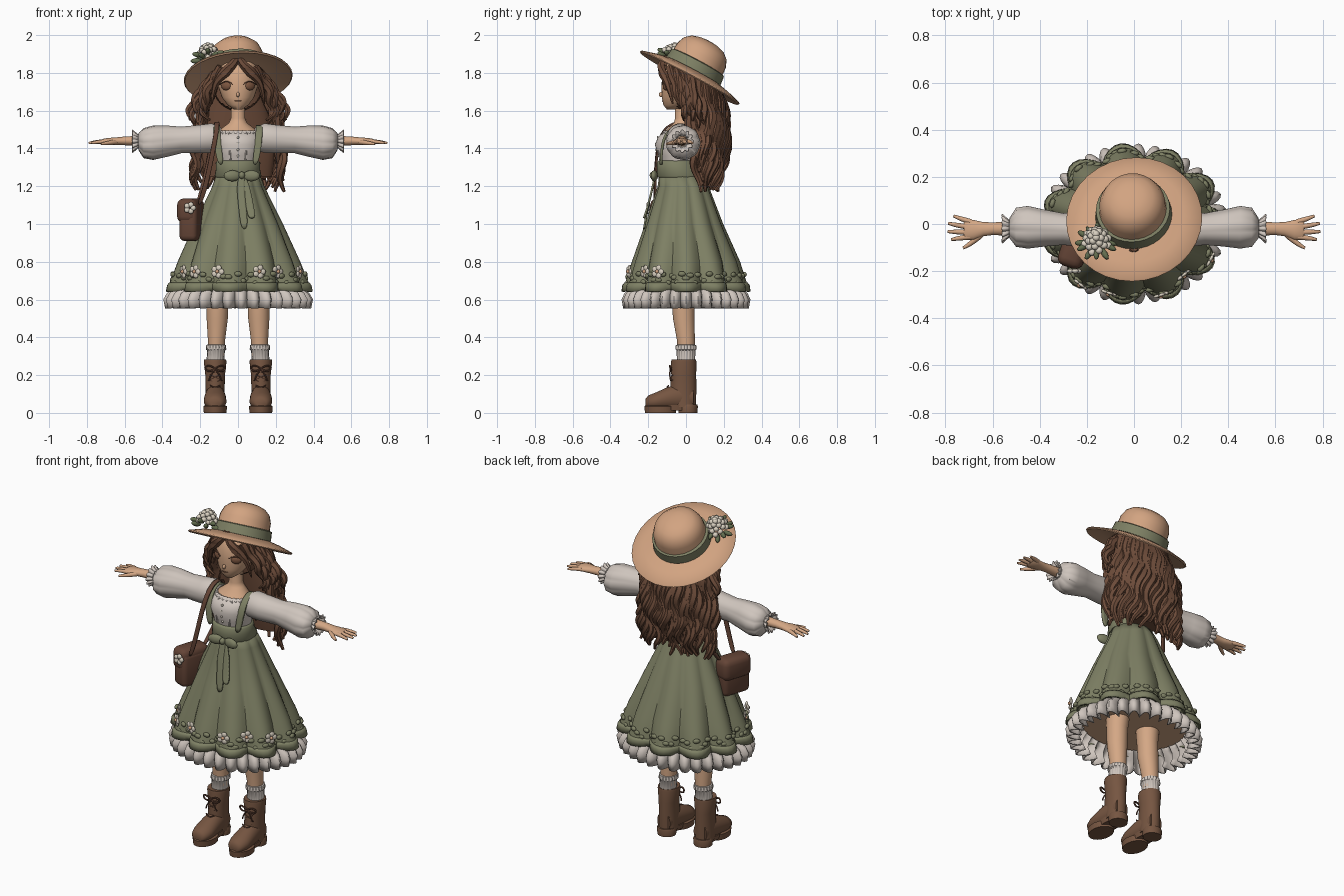
import bpy, bmesh, random
from math import sin, cos, pi, radians
from mathutils import Matrix, Vector

random.seed(4)
if "Cube" in bpy.data.objects:
    bpy.data.objects.remove(bpy.data.objects["Cube"])


def material(name, code):
    lin = [(int(code[i:i + 2], 16) / 255) ** 2.2 for i in (0, 2, 4)]
    m = bpy.data.materials.new(name)
    m.use_nodes = True
    m.diffuse_color = (*lin, 1)
    m.node_tree.nodes["Principled BSDF"].inputs["Base Color"].default_value = (*lin, 1)
    return m


SKIN = material("skin", "D3A684")
STRAW = material("straw", "D1A280")
HAIR = material("brown hair", "6E4E3D")
BOOT = material("boot leather", "755643")
BAG = material("dark leather", "644639")
WHITE = material("white cloth", "CEC4BC")
GREEN = material("dress green", "7D7F64")
LEAF = material("leaf green", "636D50")
CREAM = material("cream petals", "D8CFBF")
EYE = material("eye brown", "7D5843")


def finish(name, mat, me, solid=0, subsurf=0):
    me.materials.clear()
    me.materials.append(mat)
    me.polygons.foreach_set("use_smooth", [True] * len(me.polygons))
    me.set_sharp_from_angle(angle=radians(50))
    ob = bpy.data.objects.new(name, me)
    bpy.context.scene.collection.objects.link(ob)
    if subsurf:
        ob.modifiers.new("smooth", "SUBSURF").levels = subsurf
    if solid:
        ob.modifiers.new("thickness", "SOLIDIFY").thickness = solid
    return ob


def from_bm(name, mat, bm, **kw):
    bmesh.ops.recalc_face_normals(bm, faces=bm.faces)
    me = bpy.data.meshes.new(name)
    bm.to_mesh(me)
    bm.free()
    return finish(name, mat, me, **kw)


def ring_point(t, ring, lobes=0):
    _, a, b, ra, rb, amp = (*ring, 0)[:6]
    k = 1 + amp * (2 * abs(cos(lobes / 2 * t)) - 1)
    return a + ra * k * cos(t), b + rb * k * sin(t)


# Rings are (position along axis, centre a, centre b, radius a, radius b, ruffle)
def loft(name, mat, rings, axis="Z", lobes=0, side=1, cap=True, xf=None, **kw):
    bm, rows = bmesh.new(), []
    n = max(32, lobes * 8)
    for r in rings:
        row = []
        for i in range(n):
            a, b = ring_point(2 * pi * i / n, r, lobes)
            co = {"X": (r[0] * side, a, b), "Y": (a, r[0], b), "Z": (a, b, r[0])}[axis]
            row.append(bm.verts.new(xf @ Vector(co) if xf else co))
        rows.append(row)
    for p, q in zip(rows, rows[1:]):
        for i in range(n):
            j = (i + 1) % n
            bm.faces.new((p[i], p[j], q[j], q[i]))
    if cap:
        bm.faces.new(rows[0])
        bm.faces.new(rows[-1])
    return from_bm(name, mat, bm, **kw)


def blobs(name, mat, items, detail=2, xf=Matrix()):
    bm = bmesh.new()
    for loc, size, turn in items:
        m = xf @ Matrix.LocRotScale(Vector(loc), Matrix.Rotation(turn, 3, "Z"), Vector(size))
        bmesh.ops.create_icosphere(bm, subdivisions=detail, radius=1, matrix=m)
    return from_bm(name, mat, bm)


def tubes(name, mat, strands, sides=1):
    cu = bpy.data.curves.new(name, "CURVE")
    cu.dimensions, cu.bevel_depth, cu.bevel_resolution, cu.use_fill_caps = "3D", 1, sides, True
    for pts in strands:
        sp = cu.splines.new("NURBS")
        sp.points.add(len(pts) - 1)
        for p, (x, y, z, r) in zip(sp.points, pts):
            p.co, p.radius = (x, y, z, 1), r
        sp.order_u, sp.use_endpoint_u, sp.resolution_u = 3, True, 3
    tmp = bpy.data.objects.new(name + " path", cu)
    bpy.context.scene.collection.objects.link(tmp)
    dg = bpy.context.evaluated_depsgraph_get()
    me = bpy.data.meshes.new_from_object(tmp.evaluated_get(dg))
    bpy.data.objects.remove(tmp)
    return finish(name, mat, me)


def ribbon(name, mat, pts, width, solid=0.01):
    bm, w = bmesh.new(), Vector(width) / 2
    rows = [(bm.verts.new(Vector(p) - w), bm.verts.new(Vector(p) + w)) for p in pts]
    for p, q in zip(rows, rows[1:]):
        bm.faces.new((p[0], p[1], q[1], q[0]))
    return from_bm(name, mat, bm, solid=solid, subsurf=2)


def box(name, mat, loc, size, turn, bevel):
    bm = bmesh.new()
    bmesh.ops.create_cube(bm, size=1, matrix=Matrix.LocRotScale(
        Vector(loc), Matrix.Rotation(turn, 3, "Z"), Vector(size)))
    bmesh.ops.bevel(bm, geom=bm.edges[:], offset=bevel, segments=3, profile=0.5, affect="EDGES")
    return from_bm(name, mat, bm)


# Head and face
loft("head", SKIN, [(1.605, 0, -.08, .02, .02), (1.63, 0, -.06, .055, .06), (1.67, 0, -.04, .085, .088),
                    (1.73, 0, -.02, .105, .11), (1.8, 0, -.01, .11, .115), (1.86, 0, 0, .09, .095),
                    (1.89, 0, 0, .04, .04)])
loft("neck", SKIN, [(1.46, 0, -.045, .1, .085), (1.5, 0, -.035, .095, .068), (1.535, 0, -.02, .048, .044),
                    (1.56, 0, -.02, .038, .038), (1.65, 0, -.02, .038, .038)])
blobs("nose", SKIN, [((0, -.132, 1.685), (.009, .012, .014), 0)])
blobs("eyes", EYE, [((s * .063, -.106, 1.732), (.03, .012, .025), s * .5) for s in (-1, 1)])
tubes("lashes", HAIR, [[(s * .028, -.128, 1.738, .003), (s * .062, -.124, 1.772, .004),
                        (s * .096, -.09, 1.738, .003)] for s in (-1, 1)])
tubes("mouth", EYE, [[(-.018, -.122, 1.652, .002), (0, -.128, 1.649, .004), (.018, -.122, 1.652, .002)]])

# Hair: scalp cap, inner mass and wavy locks
bm = bmesh.new()
bmesh.ops.create_uvsphere(bm, u_segments=32, v_segments=20, radius=1,
                          matrix=Matrix.LocRotScale(Vector((0, .005, 1.74)), None, Vector((.135, .142, .142))))
gone = [f for f in bm.faces if f.calc_center_median().y < -.045 and f.calc_center_median().z < 1.81]
bmesh.ops.delete(bm, geom=gone, context="FACES")
from_bm("scalp_hair", HAIR, bm)
loft("hair_mass", HAIR, [(1.75, 0, .04, .1, .08), (1.6, 0, .085, .16, .085), (1.4, 0, .11, .2, .085),
                         (1.25, 0, .12, .18, .05)])
locks = []
for layer in range(2):
    for i in range(28):
        phi = radians(-100 + 200 * (i + layer / 2) / 27.5)
        length, phase = random.uniform(.51, .62), random.uniform(0, 1.5) + i * .45
        pts = []
        for k in range(18):
            u = k / 17
            a = phi + .13 * u ** .7 * sin(u * 18 + phase)
            g = .018 * sin(u * 18 + phase + 1.5) * u ** .7 - .008 * layer
            pts.append(((.12 + .118 * sin(u * 1.75) + g) * sin(a),
                        .02 + .06 * u + (.11 + .07 * sin(u * pi) - .03 * u + g) * cos(a),
                        1.79 - length * u, .008 + .019 * (1 - u ** 4)))
        locks.append(pts)
tubes("back_locks", HAIR, locks)
front = []
for s in (-1, 1):
    for j in range(8):
        d, ph = j * .013, random.uniform(0, 6)
        front.append([(s * (.09 + .16 * u - .09 * u ** 4 + d * u + .018 * u ** .5 * sin(15 * u + ph)),
                       -.085 + .085 * u + d + .014 * u * cos(15 * u + ph),
                       1.83 - (.28 + .02 * (j % 3)) * u, .006 + .017 * (1 - u ** 4))
                      for u in [k / 12 for k in range(13)]])
    for j in range(6):
        e = j * .015
        front.append([(s * .004, -.105, 1.885 - e / 4, .014), (s * (.025 + e / 3), -.135, 1.845 - e / 2, .022),
                      (s * (.075 + e / 3), -.128 + e / 4, 1.81 - e / 2, .02),
                      (s * (.112 + e / 5), -.09, 1.76 - e / 2, .016), (s * (.12 + e / 4), -.07, 1.71 - e, .004)])
tubes("front_locks", HAIR, front)

# Straw hat, tilted back
tilt = (Matrix.Translation((0, .027, 1.788)) @ Matrix.Rotation(radians(-4), 4, "Y")
        @ Matrix.Rotation(radians(-28), 4, "X"))
profile = [(.012, .14), (.0, .22), (-.022, .292), (-.016, .298), (-.01, .294), (.012, .22), (.025, .155),
           (.05, .149), (.12, .144), (.16, .128), (.187, .096), (.2, .055), (.204, .02)]
loft("hat", STRAW, [(z, 0, 0, r * .97, r) for z, r in profile], xf=tilt)
loft("hat_band", GREEN, [(z, 0, 0, r, r) for z, r in ((.02, .153), (.024, .163), (.075, .157), (.08, .143))], xf=tilt)
petals, leaves = [], []
for i in range(30):
    a, h = i * 2.4, i / 30
    r = .058 * h ** .5
    petals.append(((-.15 + r * cos(a), -.14 + r * sin(a), .115 - .07 * h), (.016, .016, .015), a))
for i in range(12):
    a = i * 2 * pi / 12
    leaves.append(((-.15 + .066 * cos(a), -.138 + .06 * sin(a), .03 + .02 * (i % 2)), (.03, .013, .014), a))
blobs("hat_flowers", CREAM, petals, xf=tilt)
blobs("hat_leaves", LEAF, leaves, xf=tilt)

# Blouse
loft("blouse", WHITE, [(1.28, 0, -.045, .1, .085), (1.36, 0, -.05, .112, .095), (1.42, 0, -.063, .122, .102),
                       (1.46, 0, -.052, .12, .096), (1.488, 0, -.04, .104, .08)])
loft("neck_frill", WHITE, [(1.475, 0, -.043, .11, .087, .02), (1.496, 0, -.038, .1, .076, .05)],
     lobes=26, cap=False, solid=.006)
blobs("buttons", CREAM, [((0, -.148 - .012 * sin(i), 1.36 + .033 * i), (.007, .005, .007), 0) for i in range(4)])
tubes("blouse_pleats", WHITE, [[(s * .04, -.137, 1.34, .005), (s * .045, -.157, 1.42, .005),
                                (s * .045, -.12, 1.48, .005)] for s in (-1, 1)])

# Dress: skirt, sash, shoulder straps and bow
LOBES = 11
SKIRT = [(1.27, 0, -.03, .112, .11, .01), (1.2, 0, -.015, .135, .132, .03), (1.0, 0, -.01, .228, .2, .045),
         (.8, 0, 0, .31, .272, .065), (.68, 0, 0, .348, .302, .085), (.645, 0, 0, .356, .308, .095)]
loft("skirt", GREEN, SKIRT, lobes=LOBES, cap=False, solid=.008)
loft("hem_fold", GREEN, [(.69, 0, 0, .349, .304, .085), (.675, 0, 0, .357, .313, .09), (.642, 0, 0, .361, .315, .097)],
     lobes=LOBES, cap=False, solid=.006)
loft("petticoat", WHITE, [(.69, 0, 0, .29, .25, .03), (.655, 0, 0, .315, .272, .05), (.63, 0, 0, .345, .297, .075),
                          (.6, 0, 0, .357, .306, .09), (.555, 0, 0, .342, .293, .11)],
     lobes=3 * LOBES, solid=-.008, cap=False)
loft("under_lining", SKIN, [(.665, 0, 0, .305, .262), (.675, 0, 0, .305, .262)])
loft("sash", GREEN, [(1.245, 0, -.03, .118, .118), (1.255, 0, -.032, .124, .124), (1.29, 0, -.042, .117, .112),
                     (1.325, 0, -.048, .118, .108), (1.335, 0, -.048, .108, .098)])
for s, side in ((-1, "right"), (1, "left")):
    ribbon(side + "_dress_strap", GREEN, [(s * .09, -.14, 1.31), (s * .108, -.135, 1.42), (s * .112, -.112, 1.49),
           (s * .115, -.04, 1.54), (s * .11, .045, 1.49), (s * .09, .055, 1.31)], (.036, 0, 0), .014)
    ribbon(side + "_bow_tail", GREEN, [(.02, -.168, 1.26), (.03 + s * .018, -.185, 1.18),
           (.045 + s * .02, -.21, 1.08), (.055 + s * .02, -.228, 1.0 + .03 * s)], (.04, 0, .005))
blobs("bow", GREEN, [((.02 + s * .05, -.168, 1.255), (.048, .018, .03), -s * .15) for s in (-1, 1)]
      + [((.02, -.175, 1.258), (.017, .018, .02), 0)])

# Hem trim of leaves and flowers
leaves, petals, hearts = [], [], []
HEM = (.72, 0, 0, .334, .29, .079)
for i in range(88):
    t = 2 * pi * i / 88
    x, y = ring_point(t, HEM, LOBES)
    leaves.append(((x, y, .712 + .024 * sin(i * 2.4)), (.012, .021, .014), t))
for deg in (-150, -128, -108, -72, -50, -28):
    t = radians(deg)
    x, y = ring_point(t, HEM, LOBES)
    x, y = x + .013 * cos(t), y + .013 * sin(t)
    hearts.append(((x + .006 * cos(t), y + .006 * sin(t), .748), (.011, .011, .011), 0))
    for k in range(5):
        a = k * 2 * pi / 5
        petals.append(((x - .021 * cos(a) * sin(t), y + .021 * cos(a) * cos(t), .748 + .021 * sin(a)),
                       (.007, .016, .016), t))
blobs("hem_leaves", GREEN, leaves)
blobs("hem_flowers", CREAM, petals)
blobs("hem_flower_hearts", STRAW, hearts, 1)

# Arms, legs and boots on both sides
for s, side in ((-1, "right"), (1, "left")):
    loft(side + "_sleeve", WHITE, [(.09, -.035, 1.45, .06, .06), (.14, -.03, 1.455, .074, .078), (.2, -.028, 1.45, .074, .075),
         (.3, -.022, 1.445, .067, .07, .01), (.38, -.018, 1.438, .078, .083, .01), (.45, -.015, 1.43, .09, .09, .015),
         (.5, -.015, 1.428, .082, .078, .03), (.528, -.018, 1.436, .042, .042, .05)], "X", 9, s)
    loft(side + "_cuff_frill", WHITE, [(.515, -.02, 1.438, .045, .045, .05), (.53, -.02, 1.438, .036, .036, .05),
         (.558, -.02, 1.438, .056, .056, .12)], "X", 12, s, cap=False, solid=.006)
    loft(side + "_arm", SKIN, [(.5, -.02, 1.44, .03, .028), (.6, -.02, 1.44, .027, .023), (.64, -.022, 1.438, .03, .021),
         (.68, -.025, 1.437, .042, .019), (.71, -.025, 1.436, .042, .016), (.722, -.025, 1.436, .035, .01)], "X", 0, s)
    hand = [[(s * .69, a, 1.437, .012), (s * (tip - .03), b, 1.436, .011), (s * tip, c, 1.428, .006)]
            for a, b, c, tip in ((.008, .022, .034, .765), (-.014, -.005, .003, .788),
                                 (-.035, -.034, -.032, .79), (-.054, -.06, -.066, .775))]
    hand.append([(s * .645, -.04, 1.434, .014), (s * .69, -.085, 1.428, .012), (s * .725, -.102, 1.424, .006)])
    tubes(side + "_fingers", SKIN, hand, 2)

    x = s * .121
    loft(side + "_leg", SKIN, [(.3, s * .115, 0, .043, .045), (.38, s * .114, 0, .045, .047), (.5, s * .11, -.012, .056, .057),
                               (.6, s * .108, -.015, .058, .06), (.68, s * .105, -.012, .064, .066)])
    loft(side + "_sock", WHITE, [(.26, x, 0, .046, .048, .02), (.33, x * .96, 0, .046, .049, .02), (.336, x * .96, 0, .053, .055, .03),
                                 (.36, x * .96, 0, .05, .053, .03), (.362, x * .96, 0, .04, .04, 0)], lobes=18)
    loft(side + "_boot_shaft", BOOT, [(.03, x, -.01, .052, .062), (.12, x, -.015, .05, .07), (.2, x, -.012, .052, .066),
                                      (.27, x, -.012, .06, .067), (.283, x, -.012, .058, .065), (.28, x, -.01, .046, .05)])
    loft(side + "_boot_foot", BOOT, [(-.214, x, .05, .028, .024), (-.2, x, .056, .046, .036), (-.16, x, .062, .06, .046),
                                     (-.1, x, .075, .058, .06), (-.03, x, .085, .052, .07), (.04, x, .08, .042, .06)], "Y")
    loft(side + "_boot_sole", BOOT, [(.0, x, -.135, .06, .082), (.035, x, -.135, .063, .086), (.04, x, -.135, .055, .08)])
    loft(side + "_boot_arch", BOOT, [(.012, x, -.06, .045, .1), (.042, x, -.06, .05, .1)])
    loft(side + "_boot_heel", BOOT, [(.0, x, .01, .052, .05), (.035, x, .01, .055, .053), (.045, x, .01, .05, .05)])
    laces = []
    for k in range(5):
        z, y = .12 + .028 * k, -.086 + .001 * k - (.022 if k == 0 else 0)
        for d in (-1, 1):
            laces.append([(x - d * .026, y + .016, z, .004), (x, y, z + .012, .004),
                          (x + d * .026, y + .016, z + .024, .004)])
    for d in (-1, 1):
        laces.append([(x, -.082, .235, .005), (x + d * .035, -.09, .258, .005), (x + d * .06, -.075, .235, .005),
                      (x + d * .03, -.085, .215, .005), (x, -.082, .232, .005)])
        laces.append([(x, -.082, .233, .004), (x + d * .025, -.09, .2, .004), (x + d * .035, -.08, .17, .004)])
    tubes(side + "_boot_laces", BAG, laces)

# Shoulder bag
c, turn = Vector((-.243, -.095, 1.01)), radians(-108)
out = Vector((sin(turn), -cos(turn), 0))
box("bag_body", BAG, c, (.18, .1, .2), turn, .028)
box("bag_flap", BAG, c + out * .008 + Vector((0, 0, .06)), (.19, .11, .13), turn, .035)
blobs("bag_flower", CREAM, [((-.255 + .018 * cos(a), -.2, 1.085 + .018 * sin(a)), (.015, .01, .015), 0)
                            for a in (0, 1.26, 2.51, 3.77, 5.03)])
ribbon("bag_strap", BAG, [(-.205, -.165, 1.1), (-.175, -.172, 1.18), (-.145, -.165, 1.32), (-.118, -.15, 1.46),
                          (-.11, -.1, 1.53), (-.112, -.03, 1.55), (-.125, .05, 1.5), (-.15, .065, 1.36),
                          (-.185, .04, 1.2), (-.215, -.03, 1.1)], (.024, .006, .004), .01)
